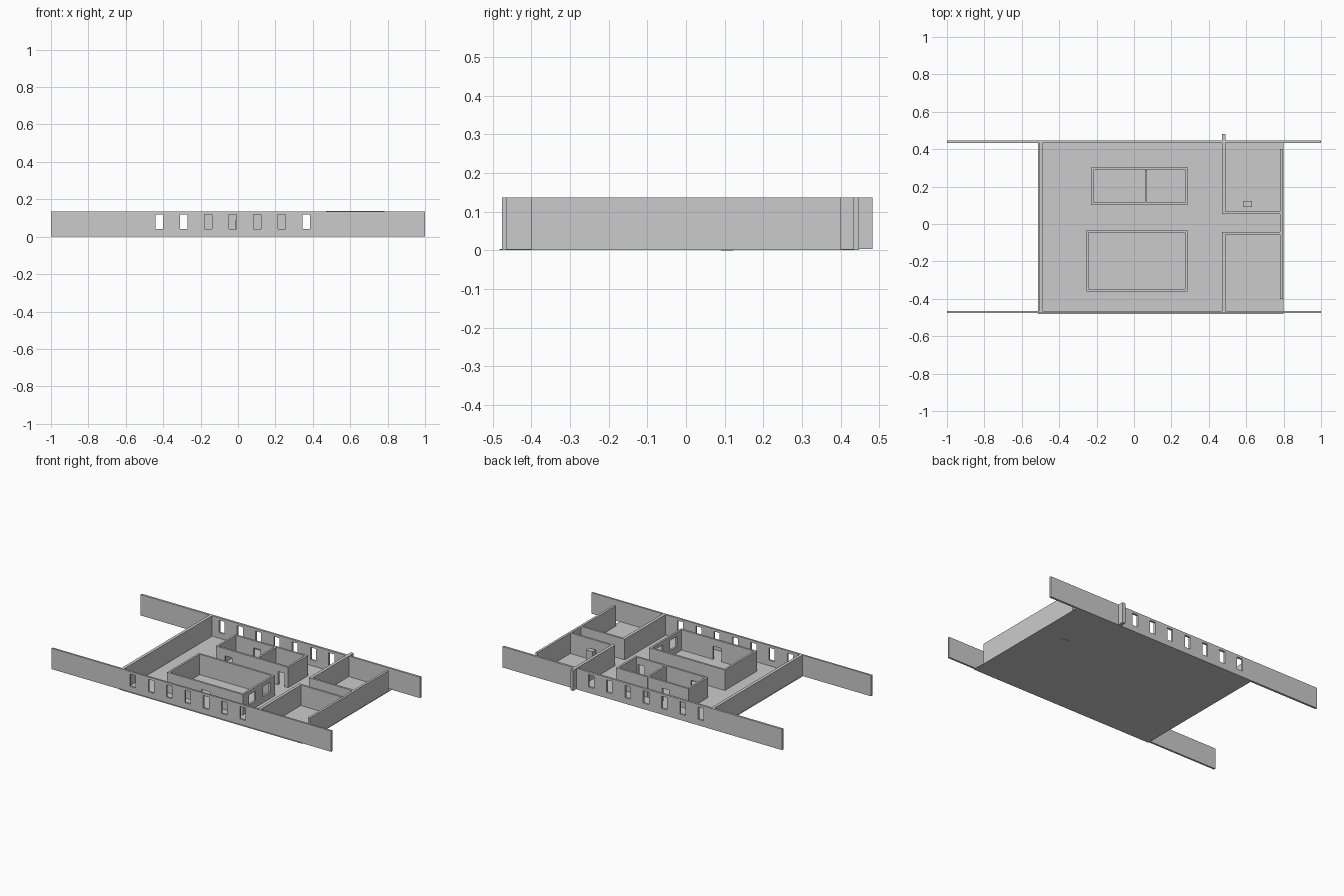
import bpy, bmesh

if "Cube" in bpy.data.objects:
    bpy.data.objects.remove(bpy.data.objects["Cube"])

FLOOR, TOP = 0.004, 0.136
HALL_TOP = 0.137


def box(name, x0, x1, y0, y1, z0, z1):
    mesh = bpy.data.meshes.new(name)
    bm = bmesh.new()
    bmesh.ops.create_cube(bm, size=1)
    for v in bm.verts:
        v.co.x = x1 if v.co.x > 0 else x0
        v.co.y = y1 if v.co.y > 0 else y0
        v.co.z = z1 if v.co.z > 0 else z0
    bm.to_mesh(mesh)
    bm.free()
    ob = bpy.data.objects.new(name, mesh)
    bpy.context.collection.objects.link(ob)
    return ob


def wall(name, x0, x1, y0, y1, z0=FLOOR, z1=TOP, openings=()):
    """Straight wall; openings are (start, end, bottom, top) along its length."""
    ob = box(name, x0, x1, y0, y1, z0, z1)
    cutters = []
    for a, b, low, high in openings:
        if x1 - x0 > y1 - y0:
            c = box("cutter", a, b, y0 - 0.02, y1 + 0.02, low, high)
        else:
            c = box("cutter", x0 - 0.02, x1 + 0.02, a, b, low, high)
        c.hide_render = True
        cutters.append(c)
        m = ob.modifiers.new("opening", 'BOOLEAN')
        m.operation, m.solver, m.object = 'DIFFERENCE', 'EXACT', c
    if cutters:
        dg = bpy.context.evaluated_depsgraph_get()
        mesh = bpy.data.meshes.new_from_object(ob.evaluated_get(dg))
        ob.modifiers.clear()
        ob.data = mesh
        for c in cutters:
            bpy.data.objects.remove(c)
    return ob


def door(a, b):
    return (a, b, -0.02, 0.09)


# Floor slab
box("floor", -0.512, 0.798, -0.482, 0.44, 0.001, FLOOR)

# Long outer walls with seven windows each
windows = [(-0.44 + 0.131 * i, -0.40 + 0.131 * i, 0.04, 0.12) for i in range(7)]
wall("front_long_wall", -1, 1, -0.476, -0.464, 0.001, TOP, windows)
wall("back_long_wall", -1, 1, 0.433, 0.447, 0.001, TOP, windows)

# End walls
wall("left_end_wall", -0.508, -0.488, -0.465, 0.435)
wall("right_end_wall", 0.781, 0.796, -0.40, 0.40)

# Two rooms at the right with a corridor between them
wall("back_hall_wall", 0.47, 0.49, 0.053, 0.482, FLOOR, HALL_TOP)
wall("front_hall_wall", 0.47, 0.49, -0.465, -0.044, FLOOR, HALL_TOP)
wall("corridor_back_wall", 0.48, 0.782, 0.053, 0.066, FLOOR, HALL_TOP)
wall("corridor_front_wall", 0.48, 0.782, -0.057, -0.044, FLOOR, HALL_TOP)

# Free-standing block in the back room
box("small_block", 0.582, 0.63, 0.09, 0.122, 0, 0.09)

# Large free-standing room
T = 0.013
wall("large_room_front", -0.255, 0.287, -0.36, -0.36 + T, openings=[door(-0.01, 0.05)])
wall("large_room_back", -0.255, 0.287, -0.033 - T, -0.033)
wall("large_room_left", -0.255, -0.255 + T, -0.36 + T, -0.033 - T)
wall("large_room_right", 0.287 - T, 0.287, -0.36 + T, -0.033 - T,
     openings=[(-0.30, -0.23, 0.045, 0.11), (-0.155, -0.08, 0.045, 0.11)])

# Pair of smaller rooms
wall("small_rooms_front", -0.23, 0.287, 0.102, 0.102 + T,
     openings=[door(-0.165, -0.115), door(0.215, 0.262)])
wall("small_room_back_left", -0.23, 0.062, 0.302 - T, 0.302, openings=[door(-0.09, -0.04)])
wall("small_room_back_right", 0.062, 0.287, 0.305 - T, 0.305)
wall("small_room_left", -0.23, -0.23 + T, 0.102 + T, 0.302 - T)
wall("small_rooms_partition", 0.058, 0.07, 0.102 + T, 0.302 - T)
wall("small_room_right", 0.287 - T, 0.287, 0.102 + T, 0.305 - T)
